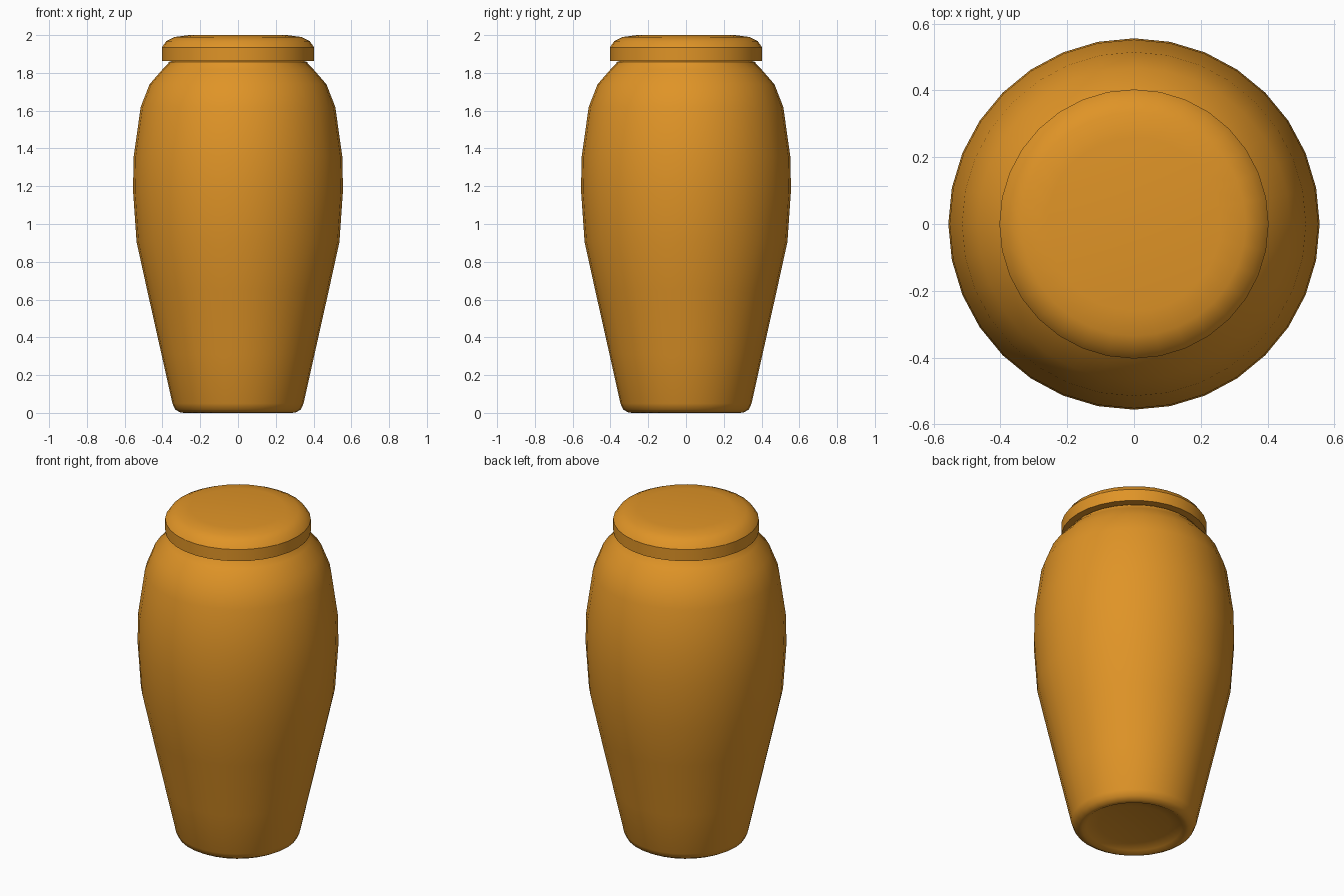
import bpy, bmesh, math

if "Cube" in bpy.data.objects:
    bpy.data.objects.remove(bpy.data.objects["Cube"])

SIDES = 32

glaze = bpy.data.materials.new("amber_orange")
glaze.diffuse_color = (0.74, 0.295, 0.02, 1)
glaze.use_nodes = True
glaze.node_tree.nodes["Principled BSDF"].inputs["Base Color"].default_value = glaze.diffuse_color


def lathe(name, profile, sharp_deg):
    """Spin a (radius, height) profile round z; radius 0 closes to a pole."""
    bm = bmesh.new()
    rings = []
    for r, z in profile:
        n = 1 if r == 0 else SIDES
        rings.append([bm.verts.new((r * math.cos(2 * math.pi * i / SIDES),
                                    r * math.sin(2 * math.pi * i / SIDES), z))
                      for i in range(n)])
    for a, b in zip(rings, rings[1:]):
        for i in range(SIDES):
            j = (i + 1) % SIDES
            if len(a) == 1:
                bm.faces.new((a[0], b[j], b[i]))
            elif len(b) == 1:
                bm.faces.new((a[i], a[j], b[0]))
            else:
                bm.faces.new((a[i], a[j], b[j], b[i]))
    bmesh.ops.recalc_face_normals(bm, faces=bm.faces)
    me = bpy.data.meshes.new(name)
    bm.to_mesh(me)
    bm.free()
    me.materials.append(glaze)
    ob = bpy.data.objects.new(name, me)
    bpy.context.collection.objects.link(ob)
    bpy.ops.object.select_all(action='DESELECT')
    ob.select_set(True)
    bpy.context.view_layer.objects.active = ob
    bpy.ops.object.shade_smooth_by_angle(angle=math.radians(sharp_deg))
    return ob


# Jar body: recessed foot, flaring side, rounded shoulder, short neck under the lid
lathe("jar_body", [
    (0, 0.03), (0.20, 0.027), (0.265, 0.012), (0.285, 0.0), (0.305, 0.002),
    (0.333, 0.018), (0.347, 0.05), (0.405, 0.31), (0.481, 0.65),
    (0.537, 0.905), (0.556, 1.18), (0.552, 1.36), (0.515, 1.62),
    (0.468, 1.74), (0.40, 1.818), (0.37, 1.848), (0.366, 1.858),
    (0.35, 1.862), (0.35, 1.88), (0, 1.88)], 50)

# Lid: flat underside, straight rim, rounded shoulder, flat top
lathe("lid", [
    (0, 1.864), (0.403, 1.864), (0.403, 1.935), (0.38, 1.968),
    (0.335, 1.99), (0.26, 2.0), (0, 2.0)], 34)
